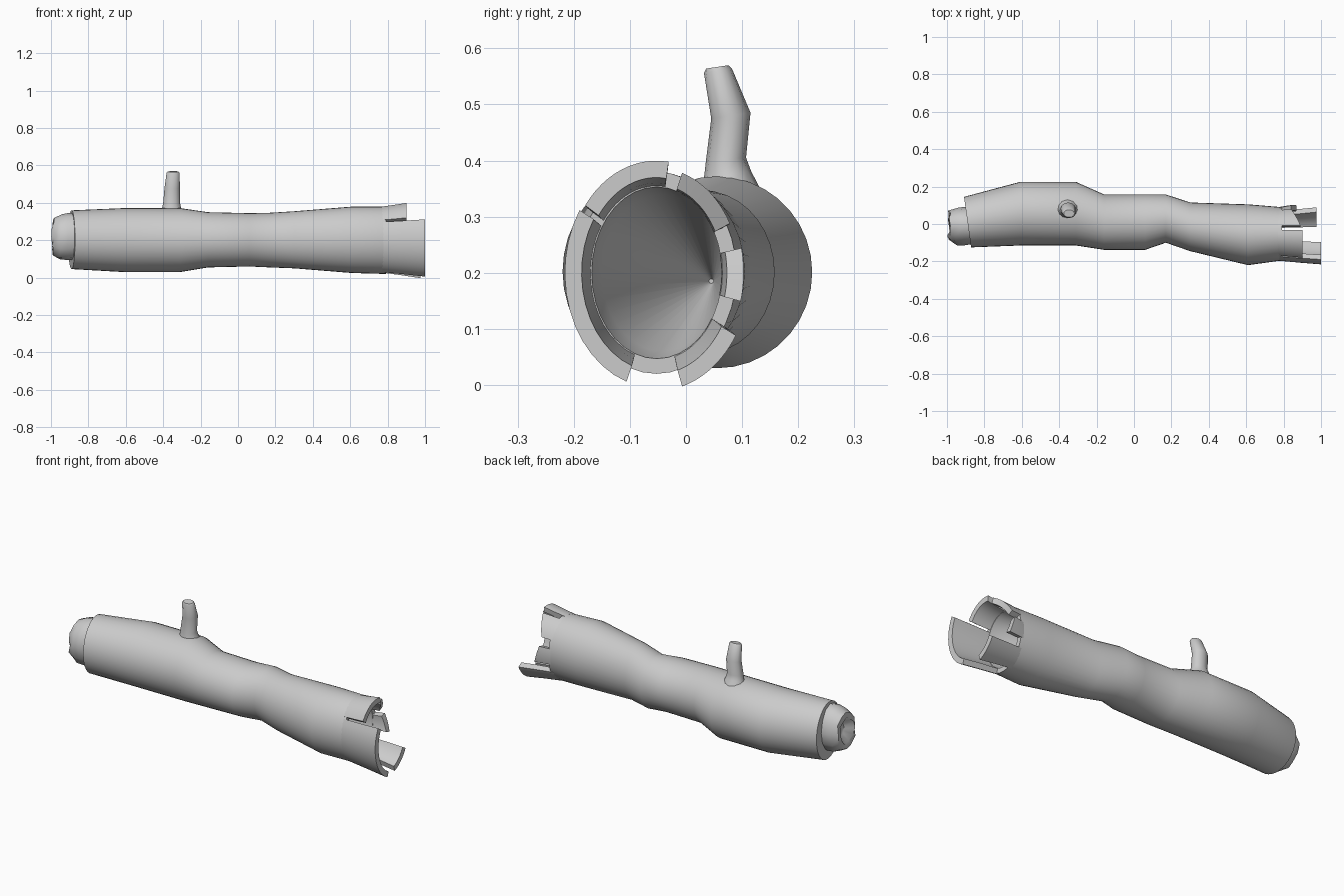
import bpy, bmesh, math, random
from mathutils import Vector

random.seed(4)
if "Cube" in bpy.data.objects:
    bpy.data.objects.remove(bpy.data.objects["Cube"])

bark = bpy.data.materials.new("pale_grey_wood")
bark.use_nodes = True
GREY = (0.6, 0.6, 0.6, 1)
bark.diffuse_color = GREY
bark.node_tree.nodes["Principled BSDF"].inputs["Base Color"].default_value = GREY
SEG = 36


def finish(name, bm, angle=40):
    bmesh.ops.recalc_face_normals(bm, faces=bm.faces)
    me = bpy.data.meshes.new(name)
    bm.to_mesh(me)
    bm.free()
    ob = bpy.data.objects.new(name, me)
    bpy.context.collection.objects.link(ob)
    me.materials.append(bark)
    bpy.ops.object.select_all(action="DESELECT")
    ob.select_set(True)
    bpy.context.view_layer.objects.active = ob
    bpy.ops.object.shade_smooth_by_angle(angle=math.radians(angle))
    return ob


def loft(name, rings, cap_start=True, cap_end=True, closed=True, angle=40):
    """Skin a list of point rings with quads."""
    bm = bmesh.new()
    rows = [[bm.verts.new(p) for p in ring] for ring in rings]
    n = len(rows[0])
    for a, b in zip(rows, rows[1:]):
        for i in range(n if closed else n - 1):
            j = (i + 1) % n
            bm.faces.new((a[i], a[j], b[j], b[i]))
    if cap_start:
        bm.faces.new(rows[0])
    if cap_end:
        bm.faces.new(rows[-1])
    return finish(name, bm, angle)


def oval(x, y, z, ry, rz, t):
    return Vector((x, y + ry * math.cos(t), z + rz * math.sin(t)))


def ring(x, y, z, ry, rz, lean=0.0):
    pts = [oval(x, y, z, ry, rz, math.tau * i / SEG) for i in range(SEG)]
    for p in pts:
        p.x += lean * (p.y - y)
    return pts


# Trunk: x, back y, front y, top z, bottom z
sections = [(-0.61, 0.225, -0.115, 0.372, 0.03), (-0.31, 0.225, -0.115, 0.372, 0.03),
            (-0.16, 0.158, -0.138, 0.35, 0.055), (0.06, 0.158, -0.138, 0.345, 0.06),
            (0.17, 0.158, -0.10, 0.347, 0.055), (0.30, 0.115, -0.145, 0.355, 0.05),
            (0.61, 0.105, -0.22, 0.38, 0.025), (0.79, 0.09, -0.195, 0.38, 0.02)]
trunk = [ring(-0.89, 0.01, 0.203, 0.135, 0.157, -0.14)]
for x, b, f, t, u in sections:
    trunk.append(ring(x, (b + f) / 2, (t + u) / 2, (b - f) / 2, (t - u) / 2))
# Broken mouth lip and the hollow tapering to a point inside
trunk += [ring(0.79, -0.052, 0.2, 0.116, 0.153), ring(0.70, -0.042, 0.2, 0.108, 0.14),
          ring(0.35, 0.045, 0.185, 0.004, 0.004)]
loft("trunk", trunk)


# Splinters round the mouth: an arc of shell that flares outward
def splinter(name, a0, a1, tip_front, tip_back, flare, steps=12):
    rows = []
    for k in range(steps + 1):
        t = math.radians(a0 + (a1 - a0) * k / steps)
        tip = tip_front + (tip_back - tip_front) * k / steps
        mid = (0.78 + tip) / 2
        half = 1 + (flare - 1) * 0.45
        rows.append([oval(0.77, -0.053, 0.2, 0.143, 0.18, t),
                     oval(mid, -0.053, 0.2, 0.145 * half, 0.181 * half, t),
                     oval(tip, -0.053, 0.2, 0.143 * flare, 0.18 * flare, t),
                     oval(tip, -0.053, 0.2, 0.143 * flare - 0.03, 0.18 * flare - 0.03, t),
                     oval(mid, -0.053, 0.2, 0.145 * half - 0.03, 0.181 * half - 0.03, t),
                     oval(0.77, -0.053, 0.2, 0.116, 0.153, t)])
    loft(name, rows)


splinter("front_splinter", 147, 251, 1.0, 1.0, 1.14)
splinter("top_splinter", 82, 143, 0.90, 0.90, 1.11)
splinter("upper_back_splinter", 28, 72, 0.84, 0.89, 1.04)
splinter("back_splinter", -15, 13, 0.87, 0.84, 1.09)
splinter("lower_back_splinter", 286, 328, 0.975, 0.975, 1.17)

# Lumpy torn core poking out of the other end
core = []
lumps = [random.uniform(0.9, 1.06) for _ in range(12)]
for x, r, rough in [(-0.86, 0.115, 0), (-0.91, 0.122, 0.6), (-0.95, 0.12, 1),
                    (-0.985, 0.1, 1), (-0.99, 0.07, 1), (-0.955, 0.035, 0.5)]:
    pts = []
    for i, m in enumerate(lumps):
        s = r * (1 + (m - 1) * rough)
        p = oval(x, -0.008, 0.22, s * 0.85, s * 1.08, math.tau * i / 12)
        p.x += rough * random.uniform(-0.01, 0.014)
        pts.append(p)
    core.append(pts)
loft("torn_core", core, angle=50)

# Bent branch stub: x, y, z, half width in x, half width in y
stub = []
for x, y, z, rx, ry in [(-0.355, 0.078, 0.34, 0.066, 0.055), (-0.355, 0.074, 0.375, 0.05, 0.042),
                        (-0.355, 0.071, 0.40, 0.045, 0.036), (-0.352, 0.08, 0.48, 0.041, 0.035),
                        (-0.347, 0.057, 0.56, 0.035, 0.025), (-0.347, 0.056, 0.567, 0.029, 0.02)]:
    stub.append([(x + rx * math.cos(math.tau * i / 12), y + ry * math.sin(math.tau * i / 12),
                  z + 0.15 * ry * math.sin(math.tau * i / 12)) for i in range(12)])
loft("branch_stub", stub, angle=50)
